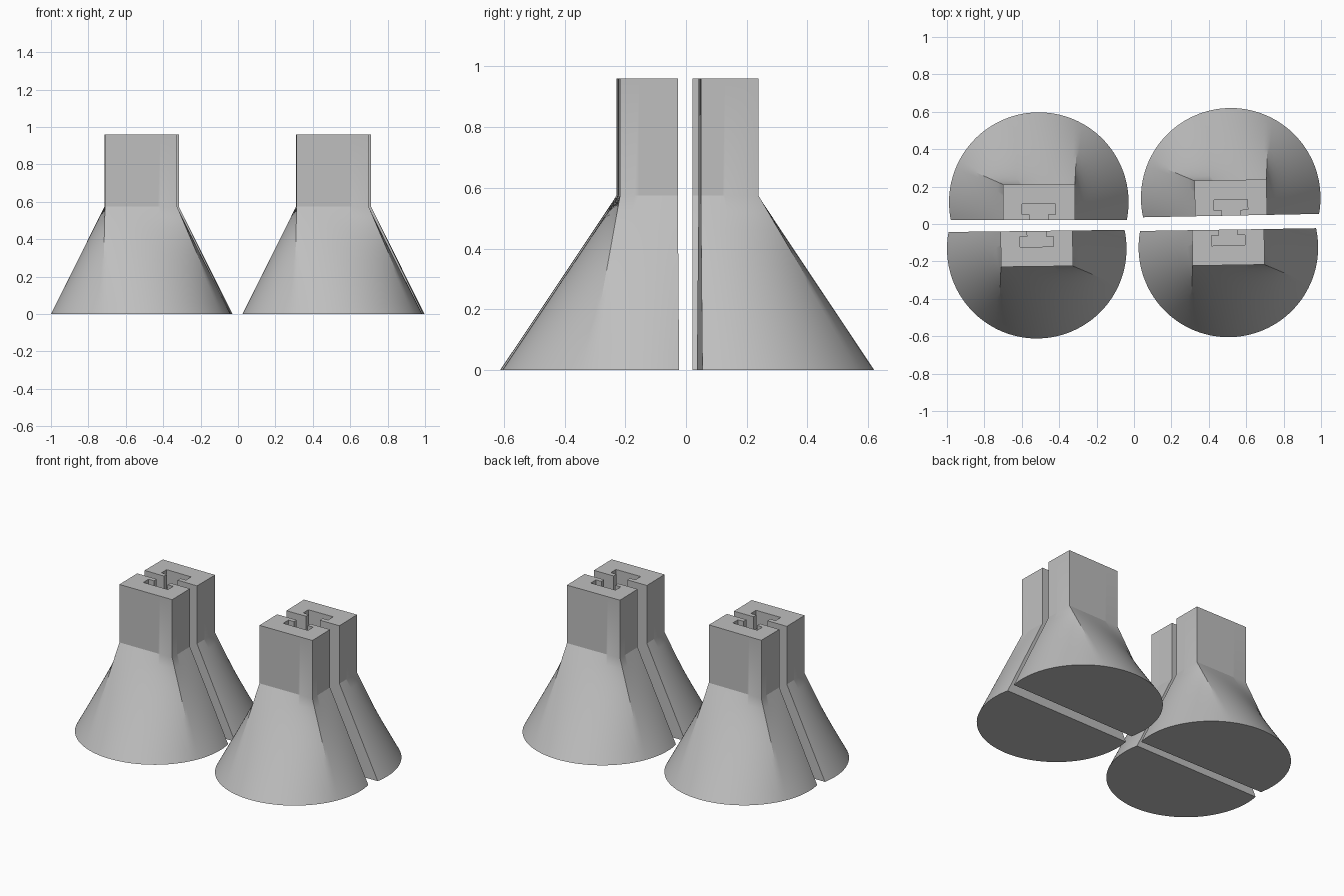
import bpy, bmesh, math

if "Cube" in bpy.data.objects:
    bpy.data.objects.remove(bpy.data.objects["Cube"])

BASE_R, BASE_CY = 0.48, -0.095      # base circle, flat cut lies on y = 0
HALF_W, DEPTH = 0.1925, 0.19        # upper block footprint
Z_NECK, Z_TOP = 0.575, 0.96
SLOT_DEPTH = 0.12

grey = bpy.data.materials.new("light grey")
grey.diffuse_color = (0.52, 0.52, 0.52, 1)
grey.use_nodes = True
grey.node_tree.nodes["Principled BSDF"].inputs["Base Color"].default_value = grey.diffuse_color


def lerp(a, b, t):
    return a + (b - a) * t


def section_pairs():
    """Matching points on the block outline and on the base arc."""
    cut = math.degrees(math.asin(-BASE_CY / BASE_R))
    angles = [180 - cut, 244, 335, 360 + cut]
    corners = [(-HALF_W, 0), (-HALF_W, -DEPTH), (HALF_W, -DEPTH), (HALF_W, 0)]
    pairs = []
    for k, steps in enumerate((24, 30, 12)):
        for i in range(steps + (k == 2)):
            t = i / steps
            a = math.radians(lerp(angles[k], angles[k + 1], t))
            top = [lerp(corners[k][j], corners[k + 1][j], t) for j in (0, 1)]
            pairs.append((top, (BASE_R * math.cos(a), BASE_CY + BASE_R * math.sin(a))))
    return pairs


def make_object(name, bm):
    bmesh.ops.recalc_face_normals(bm, faces=bm.faces)
    mesh = bpy.data.meshes.new(name)
    bm.to_mesh(mesh)
    bm.free()
    mesh.materials.append(grey)
    obj = bpy.data.objects.new(name, mesh)
    bpy.context.collection.objects.link(obj)
    return obj


# Half leg: loft from cut circle to rectangle, then straight block
pairs = section_pairs()
bm = bmesh.new()
rings = []
levels = [(Z_NECK * i / 10, 1 - i / 10) for i in range(11)] + [(Z_TOP, 0)]
for z, s in levels:
    rings.append([bm.verts.new((lerp(t[0], b[0], s), lerp(t[1], b[1], s), z))
                  for t, b in pairs])
n = len(pairs)
for lo, hi in zip(rings, rings[1:]):
    for i in range(n):
        j = (i + 1) % n
        bm.faces.new((lo[i], lo[j], hi[j], hi[i]))
bm.faces.new(rings[0][::-1])
bm.faces.new(rings[-1])
leg = make_object("half_leg_front_left", bm)

# T-shaped slot in the top, open to the flat side
slot = [(-0.05, 0.05), (-0.05, -0.03), (-0.09, -0.03), (-0.09, -0.085),
        (0.09, -0.085), (0.09, -0.03), (0.05, -0.03), (0.05, 0.05)]
bm = bmesh.new()
face = bm.faces.new([bm.verts.new((x, y, Z_TOP - SLOT_DEPTH)) for x, y in slot])
new = bmesh.ops.extrude_face_region(bm, geom=[face])["geom"]
bmesh.ops.translate(bm, vec=(0, 0, SLOT_DEPTH + 0.1),
                    verts=[v for v in new if isinstance(v, bmesh.types.BMVert)])
cutter = make_object("slot_cutter", bm)
cutter.hide_render = True

mod = leg.modifiers.new("slot", 'BOOLEAN')
mod.operation = 'DIFFERENCE'
mod.solver = 'EXACT'
mod.object = cutter
bpy.context.view_layer.objects.active = leg
leg.select_set(True)
bpy.ops.object.modifier_apply(modifier=mod.name)
bpy.data.objects.remove(cutter)
bpy.ops.object.select_all(action='DESELECT')
leg.select_set(True)
bpy.ops.object.shade_smooth_by_angle(angle=math.radians(25))

# Four copies, the back ones turned around
placements = [("half_leg_front_left", -0.521, -0.037, 0.7),
              ("half_leg_front_right", 0.503, -0.030, 0.9),
              ("half_leg_back_left", -0.509, 0.022, 180),
              ("half_leg_back_right", 0.519, 0.045, 181.1)]
for k, (name, x, y, turn) in enumerate(placements):
    obj = leg
    if k:
        obj = bpy.data.objects.new(name, leg.data)
        bpy.context.collection.objects.link(obj)
    obj.location = (x, y, 0)
    obj.rotation_euler.z = math.radians(turn)
